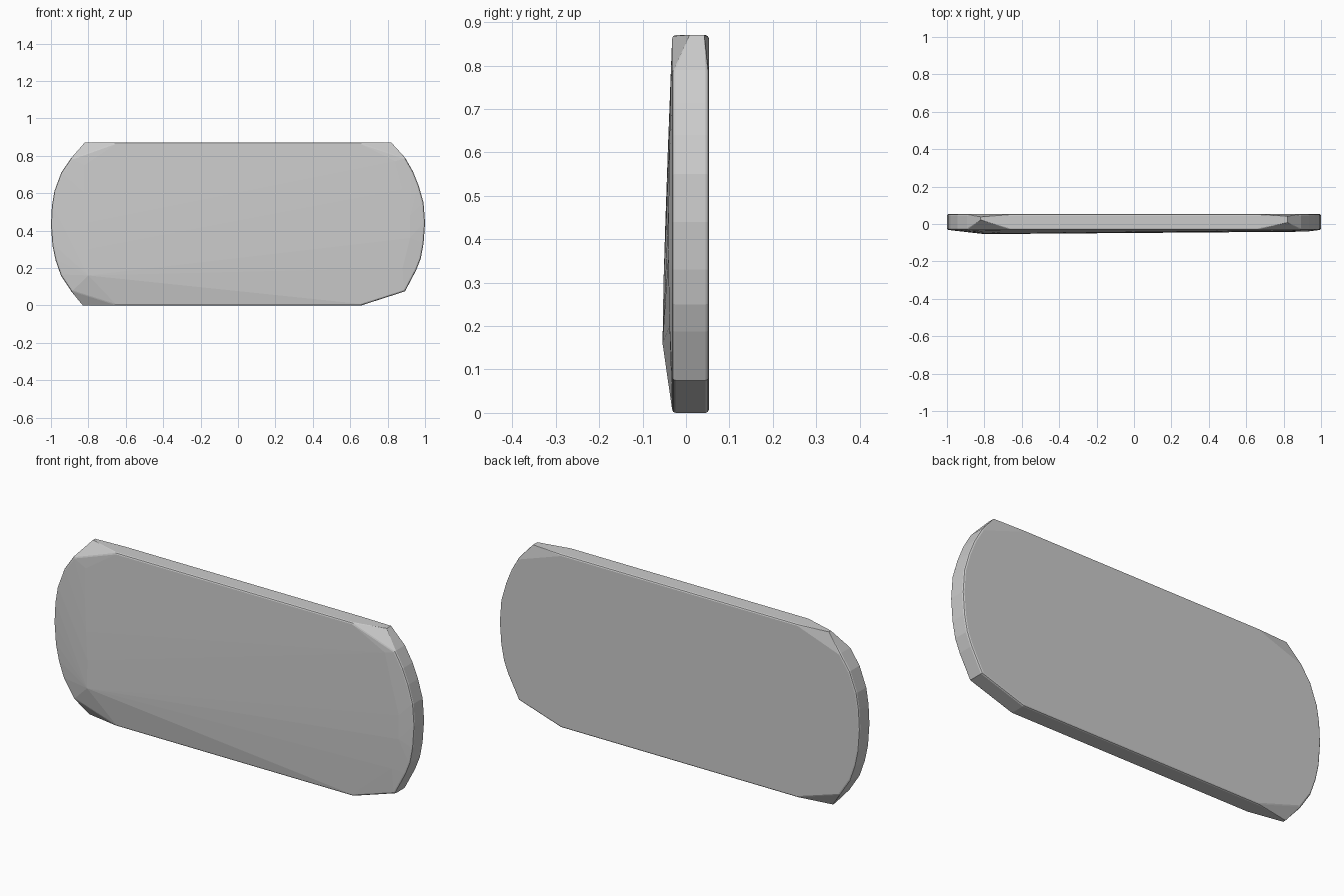
import bpy, bmesh, math
from mathutils import Vector

# Outline (x, z), counter-clockwise from bottom right
right = [(0.66, 0), (0.893, 0.075), (0.952, 0.187), (0.977, 0.25), (0.992, 0.33), (1.0, 0.44),
         (0.992, 0.55), (0.966, 0.64), (0.936, 0.715), (0.893, 0.79), (0.66, 0.87)]
left = [(-0.66, 0.87), (-0.893, 0.786), (-0.945, 0.71), (-0.982, 0.61), (-0.995, 0.53),
        (-1.0, 0.43), (-0.992, 0.32), (-0.975, 0.24), (-0.947, 0.16), (-0.89, 0.073), (-0.66, 0)]
outline = right + left
centre_z = 0.435


def inset(x, z, d):
    """Pull an outline point inwards by d on both axes."""
    return x * (1 - d), centre_z + (z - centre_z) * (1 - d * 2.3)


points = []
# Edge wall with a small rounded rim at the front and back
for x, z in outline:
    for y, d in [(-0.032, 0.008), (-0.0295, 0.0025), (-0.024, 0),
                 (0.045, 0), (0.0505, 0.0025), (0.053, 0.008)]:
        px, pz = inset(x, z, d)
        points.append((px, y, pz))

# Pointed corners: top right, top left, bottom left
points += [(0.82, 0.008, 0.87), (0.82, 0.042, 0.87),
           (-0.82, 0.022, 0.87), (-0.82, 0.038, 0.87),
           (-0.83, 0.005, 0), (-0.83, 0.02, 0)]

# Gently bulged front face, deepest at the lower left
points += [(-0.80, -0.054, 0.16), (-0.80, -0.0518, 0.30), (-0.81, -0.0475, 0.44),
           (-0.82, -0.042, 0.60), (-0.82, -0.036, 0.75),
           (0.88, -0.038, 0.20), (0.92, -0.041, 0.36), (0.92, -0.040, 0.48),
           (0.88, -0.038, 0.62), (0.84, -0.035, 0.77)]

# Wrap the points in one convex solid
bm = bmesh.new()
for p in points:
    bm.verts.new(p)
bmesh.ops.convex_hull(bm, input=bm.verts[:])
bmesh.ops.delete(bm, geom=[v for v in bm.verts if not v.link_faces], context='VERTS')
bmesh.ops.dissolve_limit(bm, angle_limit=math.radians(0.2), verts=bm.verts[:], edges=bm.edges[:])
bmesh.ops.recalc_face_normals(bm, faces=bm.faces[:])

mesh = bpy.data.meshes.new("rounded_slab")
bm.to_mesh(mesh)
bm.free()
slab = bpy.data.objects.new("rounded_slab", mesh)
bpy.context.collection.objects.link(slab)
